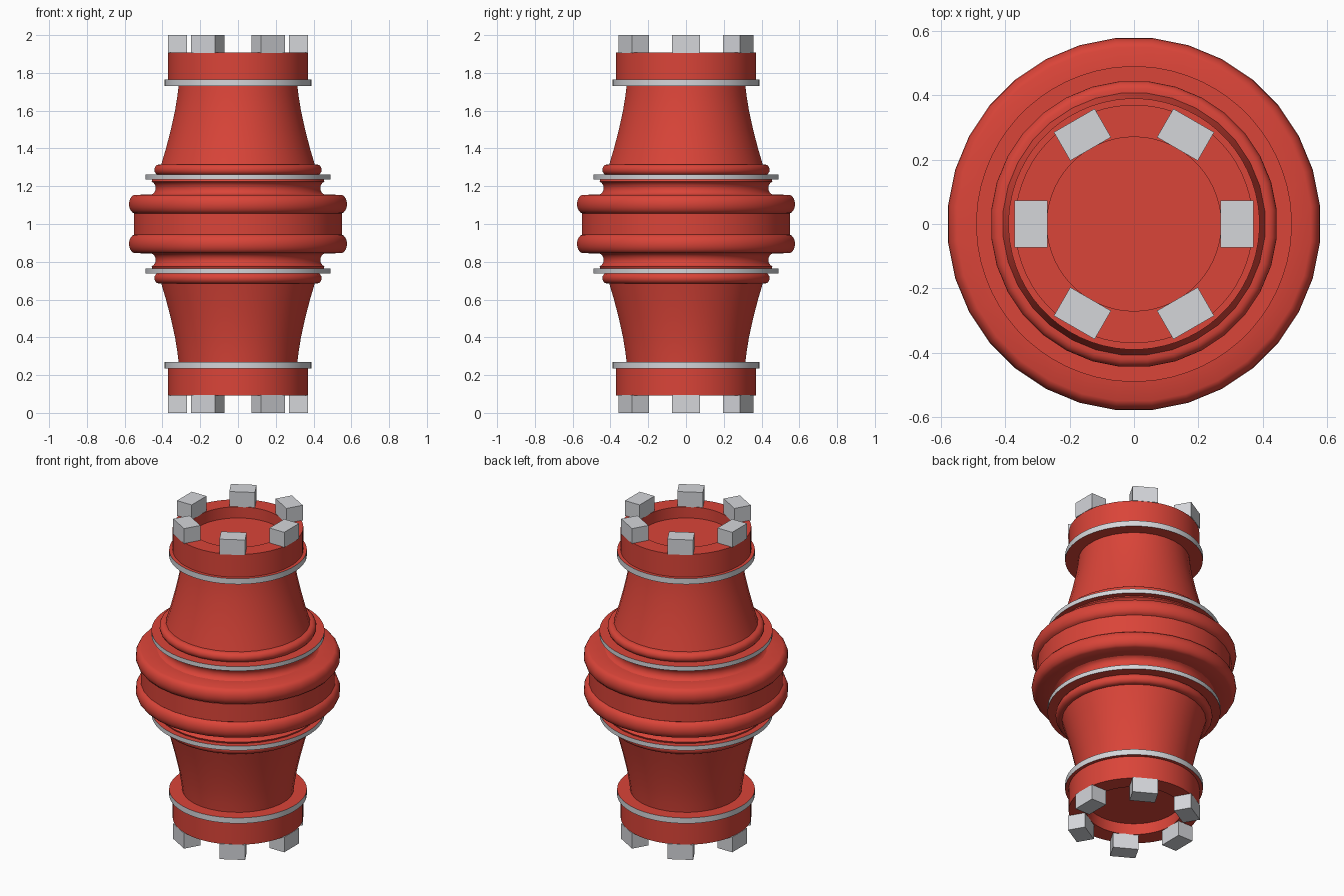
import bpy, bmesh, math
from mathutils import Matrix, Vector

cube = bpy.data.objects.get("Cube")
if cube:
    bpy.data.objects.remove(cube, do_unlink=True)


def material(name, rgb):
    m = bpy.data.materials.new(name)
    m.use_nodes = True
    color = (*rgb, 1)
    m.diffuse_color = color
    m.node_tree.nodes["Principled BSDF"].inputs["Base Color"].default_value = color
    return m


RED = material("red_paint", (0.70, 0.058, 0.040))
GREY = material("light_grey_metal", (0.66, 0.67, 0.70))


def finish(bm, name, mats, smooth=True):
    mesh = bpy.data.meshes.new(name)
    bm.to_mesh(mesh)
    bm.free()
    for m in mats:
        mesh.materials.append(m)
    obj = bpy.data.objects.new(name, mesh)
    bpy.context.collection.objects.link(obj)
    if smooth:
        bpy.ops.object.select_all(action="DESELECT")
        obj.select_set(True)
        bpy.context.view_layer.objects.active = obj
        bpy.ops.object.shade_smooth_by_angle(angle=math.radians(35))
    return obj


def lathe(name, profile, sides, grey_sides=False):
    """Revolve (radius, height) points, closed to the axis at both ends."""
    bm = bmesh.new()
    points = [(0, profile[0][1]), *profile, (0, profile[-1][1])]
    start = Matrix.Rotation(math.pi / sides, 3, "Z")
    verts = [bm.verts.new(start @ Vector((r, 0, z))) for r, z in points]
    edges = [bm.edges.new(pair) for pair in zip(verts, verts[1:])]
    bmesh.ops.spin(bm, geom=verts + edges, axis=(0, 0, 1), cent=(0, 0, 0),
                   angle=math.tau, steps=sides, use_duplicate=False)
    bmesh.ops.remove_doubles(bm, verts=bm.verts, dist=0.0001)
    bmesh.ops.recalc_face_normals(bm, faces=bm.faces)
    # Collars are grey only on their outer walls
    for f in bm.faces:
        f.material_index = int(grey_sides and abs(f.normal.z) < 0.5)
    return finish(bm, name, [RED, GREY] if grey_sides else [RED])


def arc(r, z, rx, rz, a0, a1, n):
    angles = [math.radians(a0 + (a1 - a0) * i / n) for i in range(n + 1)]
    return [(r + rx * math.cos(a), z + rz * math.sin(a)) for a in angles]


# Central body: upper half profile, then the same mirrored about mid height
neck = [(0.315, 1.74), (0.322, 1.68), (0.335, 1.6), (0.357, 1.5),
        (0.383, 1.4), (0.408, 1.316)]
lip = arc(0.417, 1.287, 0.028, 0.029, 80, -80, 8)
groove = arc(0.472, 1.19, 0.034, 0.037, 110, 250, 8)
bulge = arc(0.545, 1.105, 0.035, 0.05, 80, -80, 8)
half = neck + lip + [(0.45, 1.25)] + groove + [(0.46, 1.156)] + bulge + [(0.552, 1.055)]
lathe("central_body", half + [(r, 2 - z) for r, z in reversed(half)], 32)

for side in ("upper", "lower"):
    def place(z):
        return z if side == "upper" else 2 - z

    # Recessed end cap
    cap = [(0.27, 1.837), (0.27, 1.907), (0.37, 1.907), (0.37, 1.75)]
    lathe(side + "_end_cap", [(r, place(z)) for r, z in cap], 64)

    # Thin collars
    for part, r, low, high in (("outer", 0.39, 1.73, 1.765), ("inner", 0.49, 1.235, 1.262)):
        lathe(f"{side}_{part}_collar", [(r, place(low)), (r, place(high))], 64, True)

    # Ring of locking blocks on the cap rim
    bm = bmesh.new()
    for i in range(6):
        turn = Matrix.Rotation(i * math.tau / 6, 4, "Z")
        shift = Matrix.Translation((0.32, 0, place(1.9525)))
        size = Matrix.Diagonal((0.102, 0.146, 0.095, 1))
        bmesh.ops.create_cube(bm, size=1, matrix=turn @ shift @ size)
    finish(bm, side + "_locking_blocks", [GREY], smooth=False)
